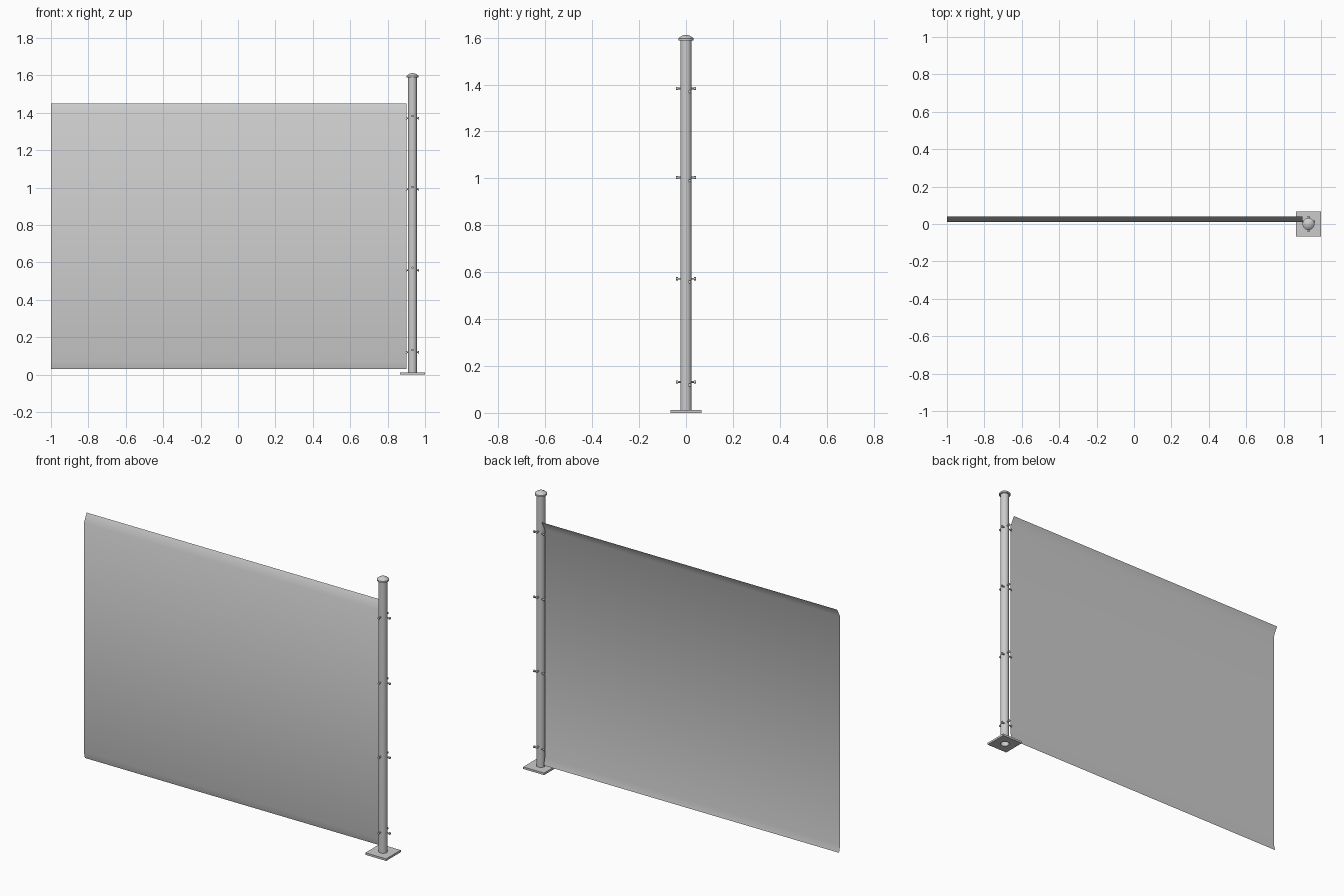
import bpy, bmesh, math
from mathutils import Matrix

cube = bpy.data.objects.get("Cube")
if cube:
    bpy.data.objects.remove(cube, do_unlink=True)

POST_X = 0.933
POST_R = 0.024
SEGMENTS = 32


def make_material(name, color):
    mat = bpy.data.materials.new(name)
    mat.use_nodes = True
    mat.diffuse_color = color
    mat.node_tree.nodes["Principled BSDF"].inputs["Base Color"].default_value = color
    return mat


steel = make_material("light grey steel", (0.6, 0.6, 0.6, 1))


def finish(bm, name, angle=35):
    mesh = bpy.data.meshes.new(name)
    bm.to_mesh(mesh)
    bm.free()
    mesh.materials.append(steel)
    obj = bpy.data.objects.new(name, mesh)
    bpy.context.collection.objects.link(obj)
    bpy.ops.object.select_all(action="DESELECT")
    obj.select_set(True)
    bpy.context.view_layer.objects.active = obj
    bpy.ops.object.shade_smooth_by_angle(angle=math.radians(angle))
    return obj


def ring_loft(name, rings, closed=False):
    """Loft (radius, z, is_square) rings around the post axis."""
    bm = bmesh.new()
    loops = []
    for radius, z, square in rings:
        loop = []
        for i in range(SEGMENTS):
            a = math.tau * i / SEGMENTS
            c, s = math.cos(a), math.sin(a)
            r = radius / max(abs(c), abs(s)) if square else radius
            loop.append(bm.verts.new((POST_X + r * c, r * s, z)))
        loops.append(loop)
    pairs = list(zip(loops, loops[1:]))
    if closed:
        pairs.append((loops[-1], loops[0]))
    for low, high in pairs:
        for i in range(SEGMENTS):
            j = (i + 1) % SEGMENTS
            bm.faces.new((low[i], low[j], high[j], high[i]))
    if not closed:
        bm.faces.new(loops[-1])
    bmesh.ops.recalc_face_normals(bm, faces=bm.faces)
    return finish(bm, name)


def bolt(name, center, axis, half_length):
    """A thin rod with a wider head at each end."""
    bm = bmesh.new()
    turn = Matrix.Rotation(math.pi / 2, 4, "Y" if axis == "X" else "X")
    place = Matrix.Translation(center) @ turn
    head = 0.007
    parts = [(0, 0.004, 2 * half_length - head)]
    parts += [(side * (half_length - head / 2), 0.0065, head) for side in (-1, 1)]
    for offset, radius, depth in parts:
        bmesh.ops.create_cone(bm, cap_ends=True, segments=12, radius1=radius,
                              radius2=radius, depth=depth,
                              matrix=place @ Matrix.Translation((0, 0, offset)))
    return finish(bm, name)


# Hollow post, open at the foot
ring_loft("post", [(POST_R, 0, False), (POST_R, 1.592, False)])

# Square foot plate with a round hole for the post
ring_loft("base_plate", [(POST_R, 0, False), (0.067, 0, True),
                         (0.067, 0.012, True), (POST_R, 0.012, False)], closed=True)

# Shallow domed cap
ring_loft("post_cap", [(POST_R, 1.588, False), (0.032, 1.588, False),
                       (0.032, 1.597, False), (0.024, 1.604, False),
                       (0.013, 1.61, False), (0.004, 1.612, False)])

# Crossed bolts at four heights
for n, z in enumerate((0.132, 0.572, 1.003, 1.383), 1):
    bolt(f"cross_bolt_{n}", (POST_X, 0, z), "Y", 0.042)
    bolt(f"side_bolt_{n}", (POST_X, 0.015, z - 0.013), "X", 0.036)

# Thin fence sheet, its top and bottom edges bent to the back
bm = bmesh.new()
profile = [(0.022, 0.03), (0.012, 0.07), (0.012, 1.4), (0.039, 1.45)]
rows = [[bm.verts.new((x, y, z)) for x in (-1, 0.9)] for y, z in profile]
for low, high in zip(rows, rows[1:]):
    bm.faces.new((low[0], low[1], high[1], high[0]))
finish(bm, "fence_sheet", 60)
